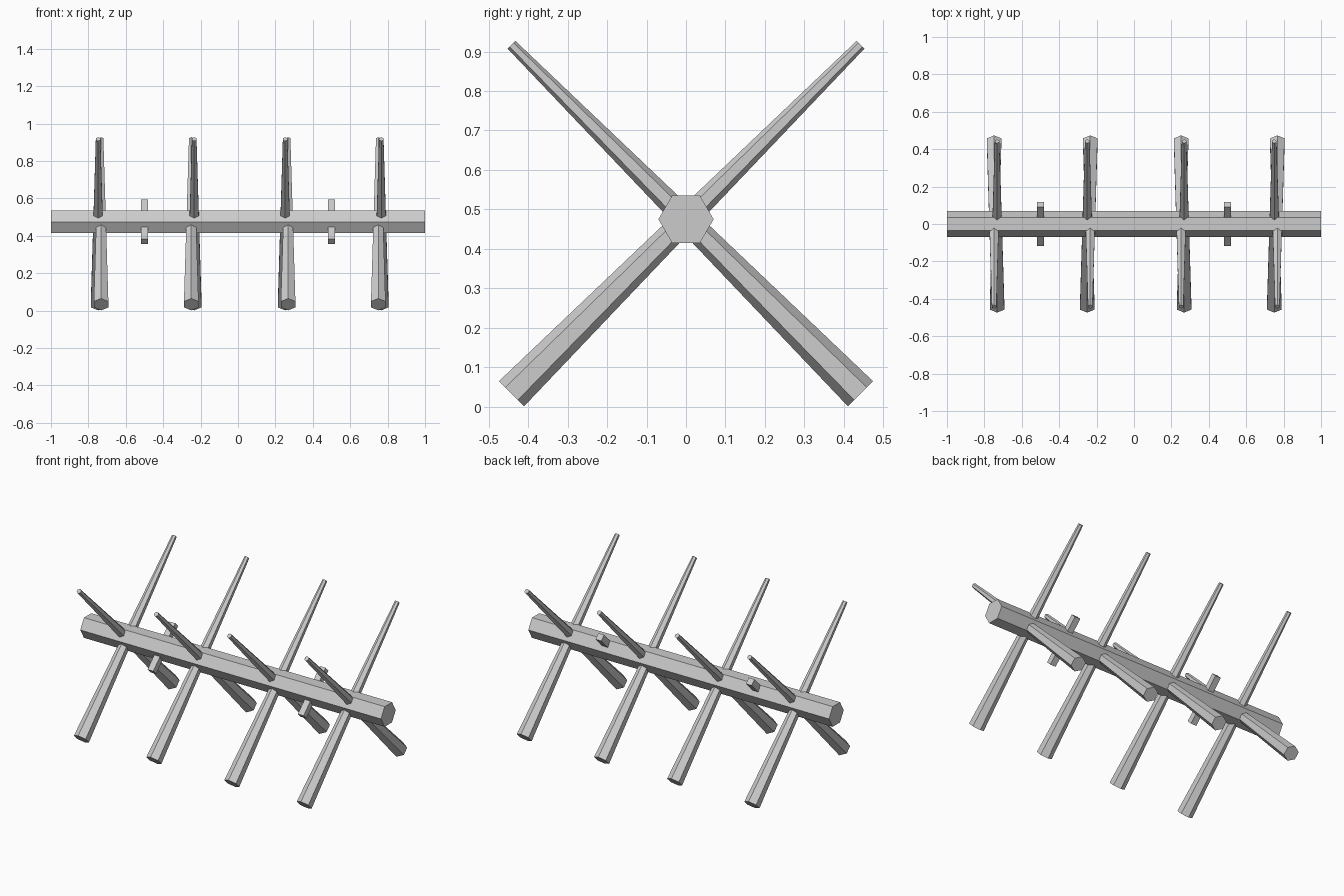
import bpy, bmesh
from math import radians
from mathutils import Matrix

default = bpy.data.objects.get("Cube")
if default:
    bpy.data.objects.remove(default, do_unlink=True)

AXIS_Z = 0.475            # height of the beam's centre line

# Single grey material
grey = bpy.data.materials.new("light_grey")
grey.use_nodes = True
colour = (0.6, 0.6, 0.6, 1)
grey.diffuse_color = colour
grey.node_tree.nodes["Principled BSDF"].inputs["Base Color"].default_value = colour


def finish(name, bm, x, rotation):
    """Turn a bmesh into a flat-shaded object placed on the beam's axis."""
    mesh = bpy.data.meshes.new(name)
    bm.to_mesh(mesh)
    bm.free()
    mesh.materials.append(grey)
    obj = bpy.data.objects.new(name, mesh)
    obj.matrix_world = Matrix.Translation((x, 0, AXIS_Z)) @ rotation
    bpy.context.collection.objects.link(obj)


def hex_bar(name, r_bottom, r_top, length, x, rotation):
    bm = bmesh.new()
    bmesh.ops.create_cone(bm, cap_ends=True, segments=6, radius1=r_bottom,
                          radius2=r_top, depth=length)
    finish(name, bm, x, rotation)


def square_bar(name, width, length, x, rotation):
    bm = bmesh.new()
    bmesh.ops.create_cube(bm, size=1)
    bmesh.ops.scale(bm, vec=(width, width, length), verts=bm.verts)
    finish(name, bm, x, rotation)


lean_back = Matrix.Rotation(radians(-45), 4, 'X')
lean_front = Matrix.Rotation(radians(45), 4, 'X')

# Long hexagonal beam
hex_bar("beam", 0.07, 0.07, 2, 0, Matrix.Rotation(radians(90), 4, 'Y'))

# Crossed tapering stakes, each pair side by side through the beam
pairs = [(-0.732, -0.748), (-0.25, -0.234), (0.268, 0.252), (0.75, 0.766)]
for i, (x_back, x_front) in enumerate(pairs, 1):
    hex_bar(f"stake_leaning_back_{i}", 0.045, 0.014, 1.25, x_back, lean_back)
    hex_bar(f"stake_leaning_front_{i}", 0.045, 0.014, 1.25, x_front, lean_front)

# Short square pegs through the beam
for side, x in (("left", 0.5), ("right", -0.5)):
    square_bar(f"peg_{side}", 0.038, 0.295, x, lean_back)
